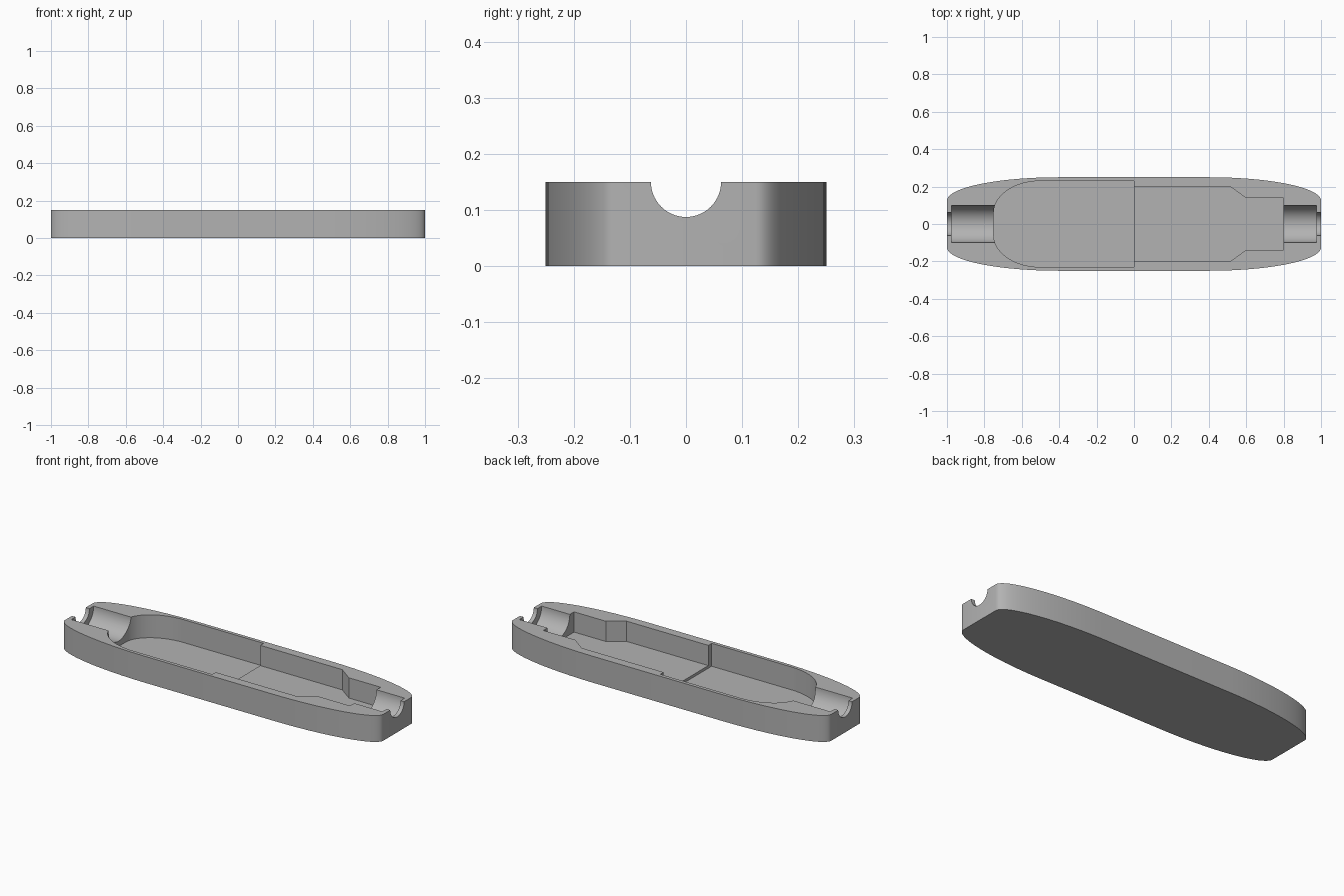
import bpy, bmesh
from math import sin, cos, pi, radians
from mathutils import Matrix

if "Cube" in bpy.data.objects:
    bpy.data.objects.remove(bpy.data.objects["Cube"])

HEIGHT = 0.15

grey = bpy.data.materials.new("plain grey")
grey.use_nodes = True
colour = (0.45, 0.45, 0.45, 1)
grey.diffuse_color = colour
grey.node_tree.nodes["Principled BSDF"].inputs["Base Color"].default_value = colour


def make_object(name, bm):
    bmesh.ops.recalc_face_normals(bm, faces=bm.faces)
    mesh = bpy.data.meshes.new(name)
    bm.to_mesh(mesh)
    bm.free()
    mesh.materials.append(grey)
    obj = bpy.data.objects.new(name, mesh)
    bpy.context.collection.objects.link(obj)
    return obj


def quarter_ellipse(cx, cy, rx, ry, steps=24):
    """Points from the side (top) round to the end (tip)."""
    return [(cx + rx * sin(pi / 2 * i / steps), cy + ry * cos(pi / 2 * i / steps))
            for i in range(steps + 1)]


def prism(name, half, bottom, top):
    """Extrude a half outline (y > 0) mirrored across the x axis."""
    outline = half + [(x, -y) for x, y in reversed(half)]
    bm = bmesh.new()
    face = bm.faces.new([bm.verts.new((x, y, bottom)) for x, y in outline])
    extruded = bmesh.ops.extrude_face_region(bm, geom=[face])["geom"]
    verts = [v for v in extruded if isinstance(v, bmesh.types.BMVert)]
    bmesh.ops.translate(bm, verts=verts, vec=(0, 0, top - bottom))
    return make_object(name, bm)


def groove(name, radius, x0, x1):
    """Horizontal cylinder on the top plane, lying along x."""
    bm = bmesh.new()
    place = Matrix.Translation(((x0 + x1) / 2, 0, HEIGHT)) @ Matrix.Rotation(pi / 2, 4, "Y")
    bmesh.ops.create_cone(bm, cap_ends=True, segments=64, radius1=radius,
                          radius2=radius, depth=abs(x1 - x0), matrix=place)
    return make_object(name, bm)


# Outer shell with long elliptical shoulders and flat ends
right_end = quarter_ellipse(0.4, 0.125, 0.6, 0.125)
left_end = [(-x, y) for x, y in reversed(right_end)]
shell = prism("case_half", left_end + right_end, 0, HEIGHT)

# Wide rounded pocket, and the narrower, shallower stepped pocket
round_end = [(-x, y) for x, y in reversed(quarter_ellipse(0.5, 0.06, 0.25, 0.17))]
cutters = [
    prism("round_pocket_cutter", round_end + [(0, 0.23)], 0.02, 0.3),
    prism("stepped_pocket_cutter",
          [(-0.05, 0.2), (0.515, 0.2), (0.6, 0.138), (0.8, 0.138)], 0.035, 0.3),
]

# Cable grooves and the smaller openings through the end walls
for side, inner in ((-1, 0.73), (1, 0.77)):
    cutters.append(groove("groove_cutter", 0.1, side * inner, side * 0.977))
    cutters.append(groove("opening_cutter", 0.0625, side * 0.9, side * 1.1))

bpy.context.view_layer.objects.active = shell
shell.select_set(True)
for cutter in cutters:
    cutter.hide_render = True
    cut = shell.modifiers.new(cutter.name, "BOOLEAN")
    cut.operation = "DIFFERENCE"
    cut.solver = "EXACT"
    cut.object = cutter
    bpy.ops.object.modifier_apply(modifier=cut.name)
    bpy.data.objects.remove(cutter)

bpy.ops.object.shade_smooth_by_angle(angle=radians(30))
